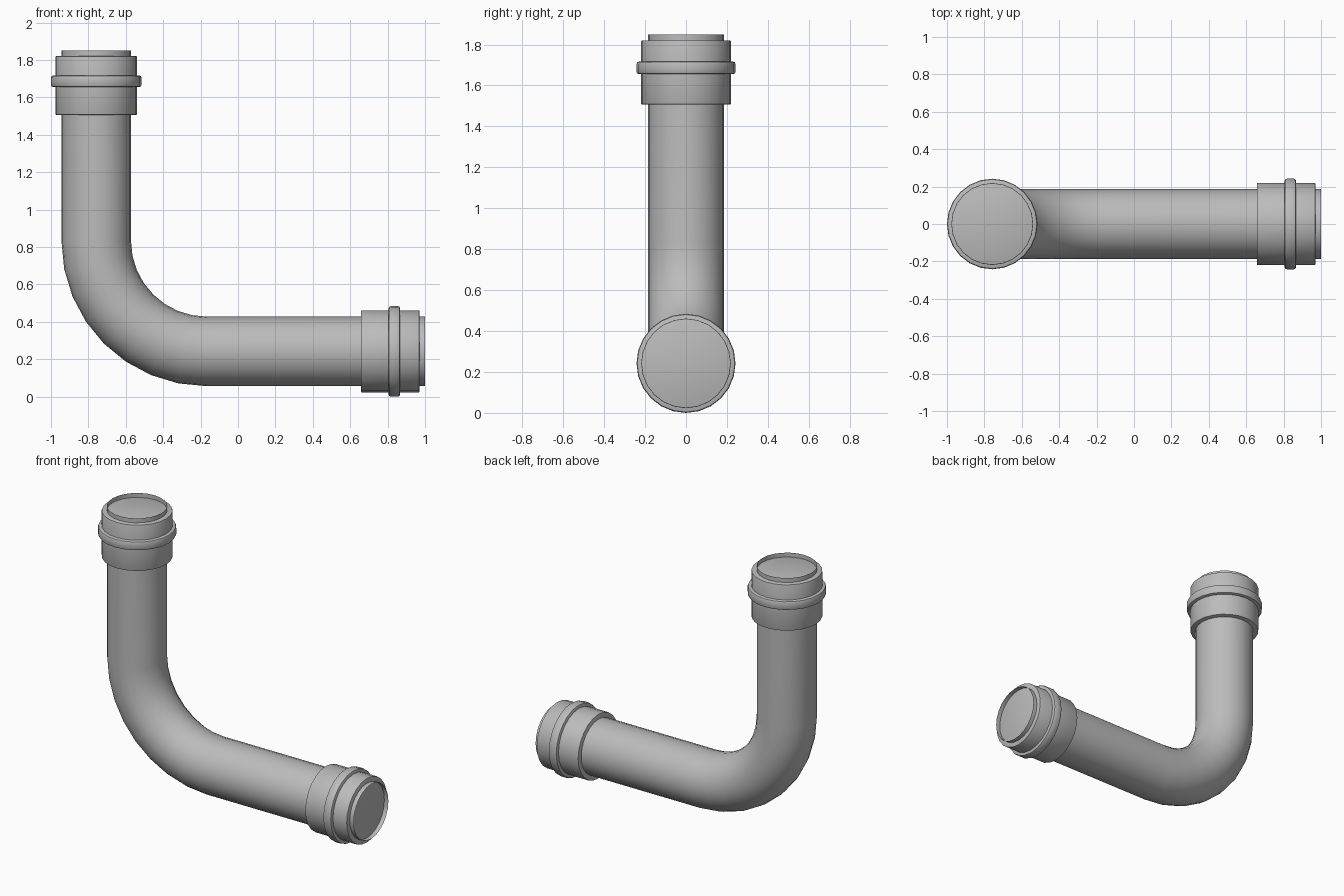
import bpy, bmesh, math
from mathutils import Matrix, Vector

SIDES = 24
PIPE_R, COLLAR_R, RING_R = 0.186, 0.219, 0.242
AXIS_X, AXIS_Z = -0.758, 0.242      # centre lines of the upright and the level run
BEND_R, BEND_STEPS = 0.59, 8
TOP_Z, END_X = 1.85, 1.0

if "Cube" in bpy.data.objects:
    bpy.data.objects.remove(bpy.data.objects["Cube"])

grey = bpy.data.materials.new("pipe_grey")
grey.use_nodes = True
grey.diffuse_color = (0.5, 0.5, 0.5, 1)
grey.node_tree.nodes["Principled BSDF"].inputs["Base Color"].default_value = (0.5, 0.5, 0.5, 1)


def finish(name, bm):
    """Turn a bmesh into a smooth-shaded object with sharp edges kept."""
    mesh = bpy.data.meshes.new(name)
    bm.to_mesh(mesh)
    bm.free()
    mesh.materials.append(grey)
    obj = bpy.data.objects.new(name, mesh)
    bpy.context.collection.objects.link(obj)
    bpy.ops.object.select_all(action="DESELECT")
    obj.select_set(True)
    bpy.context.view_layer.objects.active = obj
    bpy.ops.object.shade_smooth_by_angle(angle=math.radians(35))
    return obj


def circle(bm, centre, direction, radius):
    """Ring of vertices in the plane across a direction lying in xz."""
    side = Vector((0, 1, 0))
    up = direction.cross(side)
    ring = []
    for i in range(SIDES):
        a = math.tau * i / SIDES
        ring.append(bm.verts.new(centre + radius * (side * math.cos(a) + up * math.sin(a))))
    return ring


# Bent pipe: open tube swept down the upright, round the bend and along the run
path = [(Vector((AXIS_X, 0, TOP_Z)), Vector((0, 0, -1)))]
hub = Vector((AXIS_X + BEND_R, 0, AXIS_Z + BEND_R))
for i in range(BEND_STEPS + 1):
    a = math.pi / 2 * i / BEND_STEPS
    path.append((hub + BEND_R * Vector((-math.cos(a), 0, -math.sin(a))),
                 Vector((math.sin(a), 0, -math.cos(a)))))
path.append((Vector((END_X, 0, AXIS_Z)), Vector((1, 0, 0))))

bm = bmesh.new()
rings = [circle(bm, p, d, PIPE_R) for p, d in path]
for r0, r1 in zip(rings, rings[1:]):
    for i in range(SIDES):
        j = (i + 1) % SIDES
        bm.faces.new((r0[i], r0[j], r1[j], r1[i]))
bmesh.ops.recalc_face_normals(bm, faces=bm.faces)
# Keep the tube wall facing outward
face = bm.faces[:][0]
middle = face.calc_center_median()
if face.normal.dot(middle - Vector((AXIS_X, 0, middle.z))) < 0:
    bmesh.ops.reverse_faces(bm, faces=bm.faces)
finish("bent_pipe", bm)


def drum(name, radius, start, end, bevel, place):
    """Capped cylinder with softened rims, measured back from the pipe end."""
    bm = bmesh.new()
    bmesh.ops.create_cone(bm, cap_ends=True, segments=SIDES, radius1=radius, radius2=radius,
                          depth=end - start,
                          matrix=Matrix.Translation((0, 0, -(start + end) / 2)))
    rims = [e for e in bm.edges if abs(e.verts[0].co.z - e.verts[1].co.z) < 1e-4]
    bmesh.ops.bevel(bm, geom=rims, offset=bevel, segments=2, profile=0.5, affect="EDGES")
    bm.transform(place)
    finish(name, bm)


# Coupling collar and raised ring at each end
upright_end = Matrix.Translation((AXIS_X, 0, TOP_Z))
level_end = Matrix.Translation((END_X, 0, AXIS_Z)) @ Matrix.Rotation(math.pi / 2, 4, "Y")
for label, place in (("upper", upright_end), ("lower", level_end)):
    drum(label + "_collar", COLLAR_R, 0.03, 0.343, 0.004, place)
    drum(label + "_collar_ring", RING_R, 0.133, 0.195, 0.012, place)
